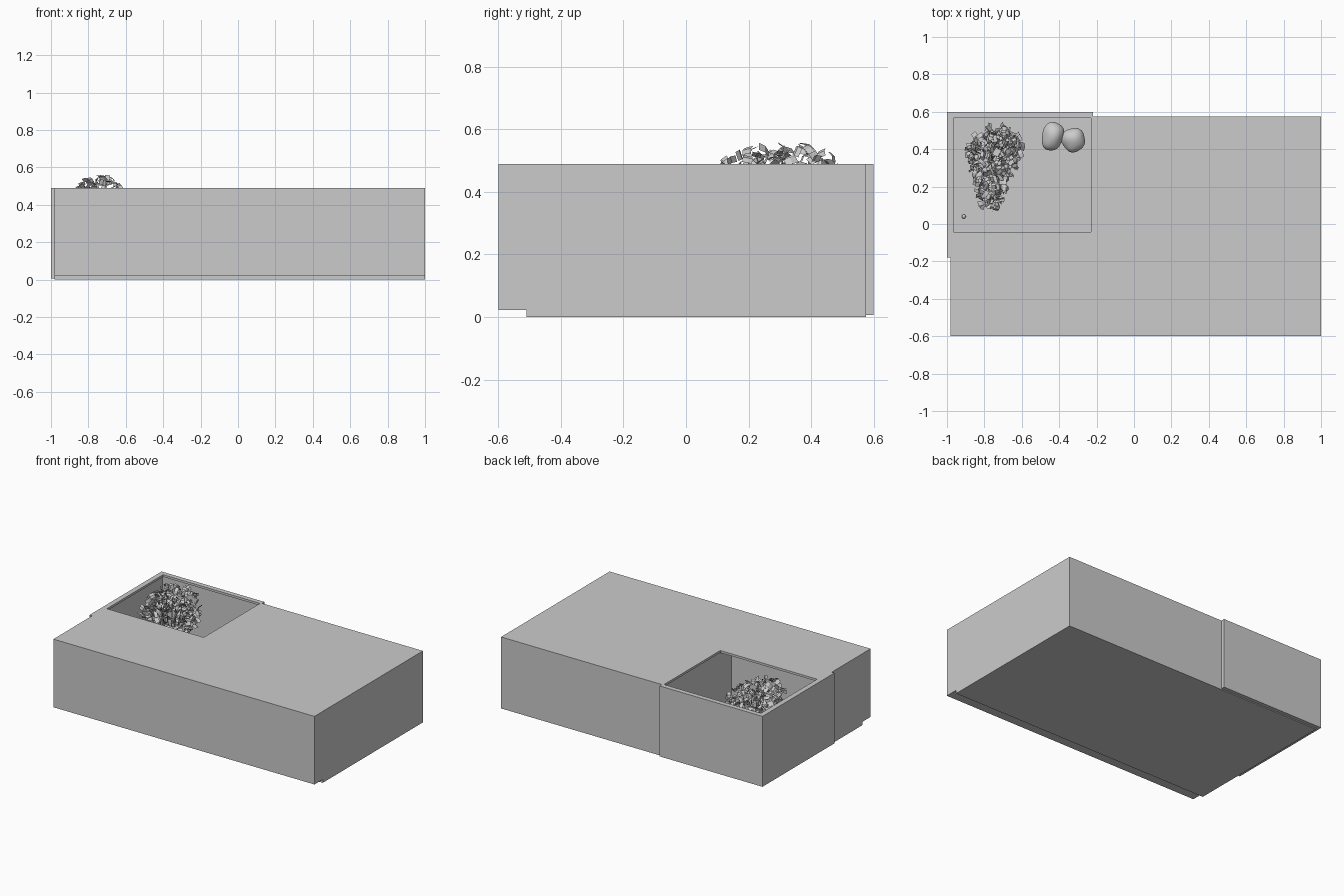
import bpy, bmesh, math, random
from mathutils import Vector, Euler

random.seed(4)
cube = bpy.data.objects.get("Cube")
if cube:
    bpy.data.objects.remove(cube, do_unlink=True)

grey = bpy.data.materials.new("plain grey")
grey.use_nodes = True
grey.diffuse_color = (0.6, 0.6, 0.6, 1)
grey.node_tree.nodes["Principled BSDF"].inputs["Base Color"].default_value = (0.6, 0.6, 0.6, 1)


def finish(name, bm):
    mesh = bpy.data.meshes.new(name)
    bm.to_mesh(mesh)
    bm.free()
    mesh.materials.append(grey)
    obj = bpy.data.objects.new(name, mesh)
    bpy.context.collection.objects.link(obj)
    return obj


def prism(name, profile, x0, x1):
    """Extrude a y-z outline along x."""
    bm = bmesh.new()
    face = bm.faces.new([bm.verts.new((x0, y, z)) for y, z in profile])
    out = bmesh.ops.extrude_face_region(bm, geom=[face])["geom"]
    moved = [v for v in out if isinstance(v, bmesh.types.BMVert)]
    bmesh.ops.translate(bm, verts=moved, vec=(x1 - x0, 0, 0))
    bmesh.ops.recalc_face_normals(bm, faces=bm.faces)
    return finish(name, bm)


def box(name, x0, x1, y0, y1, z0, z1):
    return prism(name, [(y0, z0), (y1, z0), (y1, z1), (y0, z1)], x0, x1)


def combine(target, other, operation):
    mod = target.modifiers.new(operation, 'BOOLEAN')
    mod.operation, mod.solver, mod.object = operation, 'EXACT', other
    bpy.context.view_layer.objects.active = target
    bpy.ops.object.modifier_apply(modifier=mod.name)
    bpy.data.objects.remove(other, do_unlink=True)


# Main block with a toe recess along the front, and the planter at its back corner
TOP, FLOOR = 0.49, 0.03
body = prism("main_block", [(-0.6, 0.023), (-0.51, 0.023), (-0.51, 0), (0.575, 0),
                            (0.575, TOP), (-0.6, TOP)], -0.98, 1)
combine(body, box("planter_shell", -1, -0.22, -0.18, 0.6, 0.007, TOP), 'UNION')
# Opening in the top, and the wider hollow below its lip
combine(body, box("opening_cutter", -0.965, -0.23, -0.043, 0.567, 0.3, 0.7), 'DIFFERENCE')
combine(body, box("hollow_cutter", -0.975, -0.225, -0.17, 0.575, FLOOR, 0.475), 'DIFFERENCE')


# Smooth stones on the planter floor
def stone(name, centre, radii, turn, dent=0.0):
    bm = bmesh.new()
    bmesh.ops.create_icosphere(bm, subdivisions=4, radius=1)
    rot = Euler((0, 0, turn)).to_matrix()
    for v in bm.verts:
        bump = 1 + dent * (math.sin(3 * v.co.x + 1) * math.cos(2.5 * v.co.y) + 0.5 * math.sin(4 * v.co.y))
        v.co = rot @ Vector([c * bump * r for c, r in zip(v.co, radii)]) + Vector(centre)
    for f in bm.faces:
        f.smooth = True
    return finish(name, bm)


stone("left_stone", (-0.435, 0.47, FLOOR + 0.05), (0.06, 0.08, 0.055), -0.25, 0.07)
stone("right_stone", (-0.325, 0.45, FLOOR + 0.05), (0.066, 0.066, 0.05), 0.4, 0.07)
stone("pebble", (-0.91, 0.04, FLOOR + 0.008), (0.011, 0.011, 0.011), 0)

# Foliage: small creased leaves in a mound that narrows toward the front
leaves = bmesh.new()
stems = bmesh.new()
root = Vector((-0.75, 0.34, FLOOR))
count = 0
while count < 330:
    d = Vector([random.uniform(-1, 1) for _ in range(3)])
    if not 0.3 < d.length < 1:
        continue
    p = Vector((-0.735 + 0.19 * d.x, 0.3 + 0.235 * d.y, 0.38 + 0.19 * d.z))
    front = (0.5 - p.y) / 0.42
    if not -0.92 + 0.1 * front < p.x < -0.55 - 0.18 * front:
        continue
    count += 1
    w, h = random.uniform(0.009, 0.018), random.uniform(0.015, 0.024)
    rot = Euler([random.uniform(-1.2, 1.2), random.uniform(-1.2, 1.2),
                 random.uniform(0, 6.28)]).to_matrix()
    rows = [[leaves.verts.new(p + rot @ Vector((sx * w, sy * h, 0.006 * (1 - abs(sy)))))
             for sx in (-1, 1)] for sy in (-1, 0, 1)]
    for a, b in zip(rows, rows[1:]):
        leaves.faces.new((a[0], a[1], b[1], b[0]))
    # A thin stem for some of the leaves
    if count % 14 == 0:
        axis = p - root
        made = bmesh.ops.create_cone(stems, segments=5, radius1=0.006, radius2=0.002,
                                     depth=axis.length, cap_ends=True)
        turn = axis.to_track_quat('Z', 'Y').to_matrix()
        for v in made["verts"]:
            v.co = turn @ v.co + root + axis / 2
finish("leaves", leaves)
finish("stems", stems)
